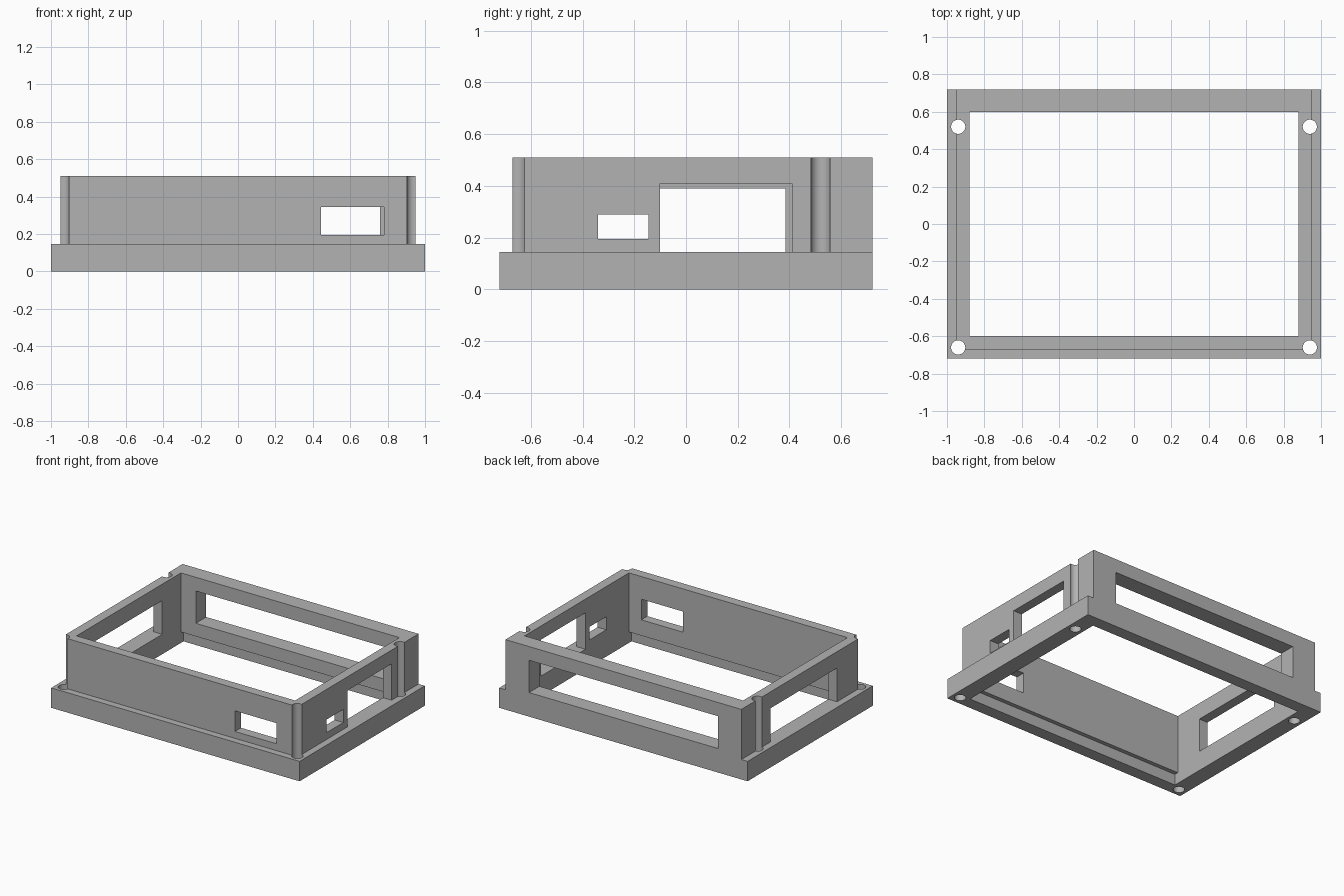
import bpy
import bmesh
from mathutils import Matrix, Vector

if "Cube" in bpy.data.objects:
    bpy.data.objects.remove(bpy.data.objects["Cube"], do_unlink=True)

# Single grey material
grey = bpy.data.materials.new("plain grey")
grey.use_nodes = True
colour = (0.45, 0.45, 0.45, 1)
grey.diffuse_color = colour
grey.node_tree.nodes["Principled BSDF"].inputs["Base Color"].default_value = colour


def finish(name, bm):
    mesh = bpy.data.meshes.new(name)
    bm.to_mesh(mesh)
    bm.free()
    obj = bpy.data.objects.new(name, mesh)
    bpy.context.collection.objects.link(obj)
    mesh.materials.append(grey)
    return obj


def box(name, x, y, z):
    """Box spanning the given (low, high) ranges."""
    bm = bmesh.new()
    size = (x[1] - x[0], y[1] - y[0], z[1] - z[0], 1)
    centre = Vector((sum(x), sum(y), sum(z))) / 2
    bmesh.ops.create_cube(bm, size=1, matrix=Matrix.Translation(centre) @ Matrix.Diagonal(size))
    return finish(name, bm)


def peg(name, x, y, radius):
    bm = bmesh.new()
    bmesh.ops.create_cone(bm, cap_ends=True, segments=40, radius1=radius, radius2=radius,
                          depth=2, matrix=Matrix.Translation((x, y, 0)))
    return finish(name, bm)


def combine(target, other, operation):
    mod = target.modifiers.new(other.name, 'BOOLEAN')
    mod.operation = operation
    mod.solver = 'EXACT'
    mod.object = other
    bpy.context.view_layer.objects.active = target
    bpy.ops.object.modifier_apply(modifier=mod.name)
    bpy.data.objects.remove(other, do_unlink=True)


# Flange at the bottom with the walls standing on it, flush at the back
case = box("case_frame", (-1, 1), (-0.72, 0.72), (0, 0.145))
walls = box("upper_walls", (-0.95, 0.95), (-0.67, 0.72), (0.1, 0.51))
combine(case, walls, 'UNION')

cutters = [
    # Open middle, with a shallow step under the front and back walls
    box("opening", (-0.88, 0.88), (-0.6, 0.6), (-1, 1)),
    box("lower_step", (-0.88, 0.88), (-0.63, 0.63), (-1, 0.08)),
    # Windows in the front, back and side walls
    box("front_window", (0.445, 0.78), (-0.9, -0.5), (0.195, 0.345)),
    box("back_window", (-0.76, 0.76), (0.5, 0.9), (0.175, 0.41)),
    box("left_small_window", (0.8, 1.2), (-0.34, -0.145), (0.195, 0.29)),
    box("left_large_window", (0.8, 1.2), (-0.1, 0.41), (0.145, 0.41)),
    box("right_window", (-1.2, -0.8), (-0.38, 0.385), (0.145, 0.39)),
]
# Screw holes that also groove the walls
for side in (-1, 1):
    for y in (0.52, -0.66):
        cutters.append(peg("screw_hole", side * 0.94, y, 0.038))

for cutter in cutters:
    combine(case, cutter, 'DIFFERENCE')

bpy.ops.object.select_all(action='DESELECT')
case.select_set(True)
bpy.context.view_layer.objects.active = case
bpy.ops.object.shade_smooth_by_angle()
